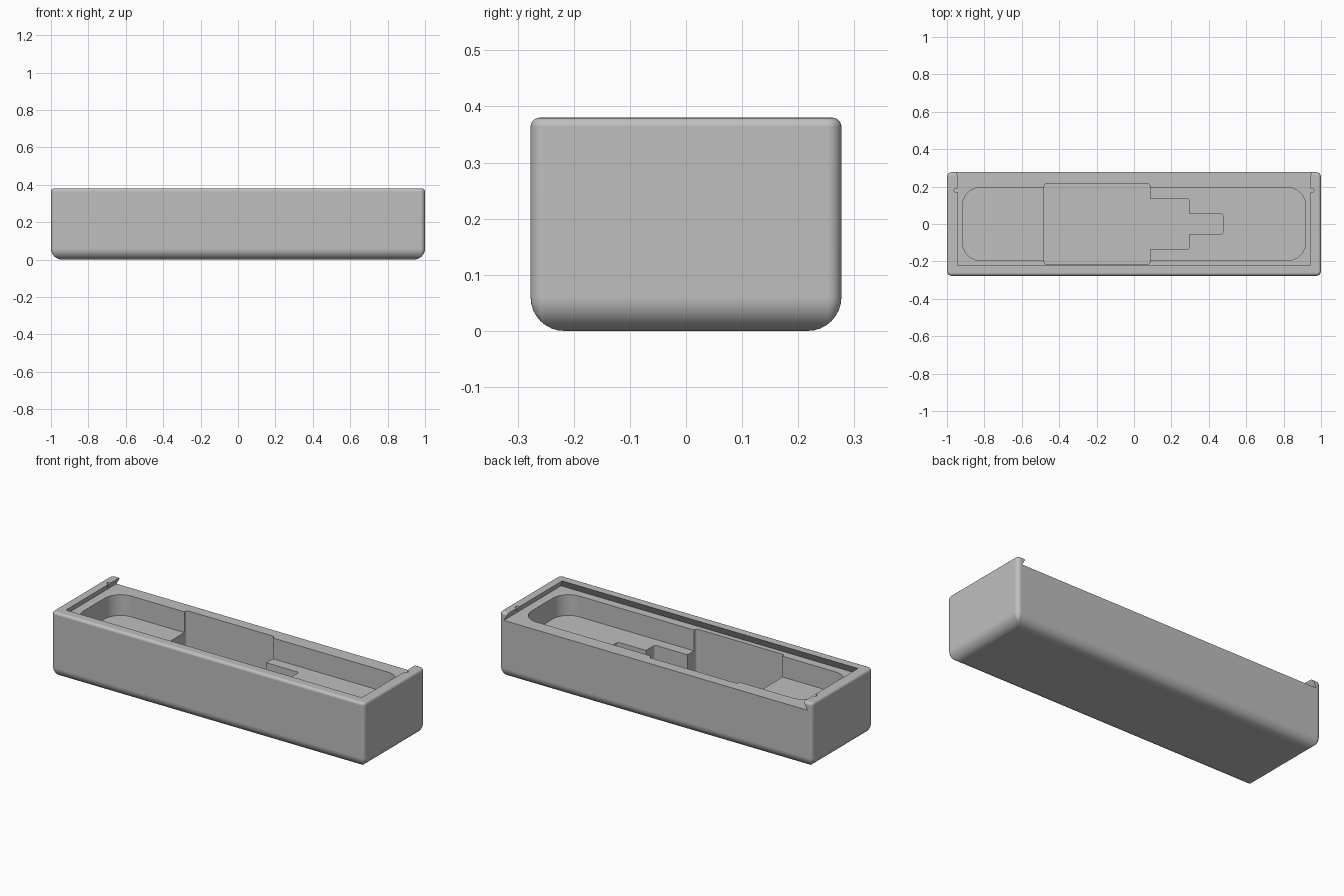
import bpy, bmesh, math

cube = bpy.data.objects.get("Cube")
if cube:
    bpy.data.objects.remove(cube, do_unlink=True)

grey = bpy.data.materials.new("matte_grey")
grey.use_nodes = True
COLOUR = (0.52, 0.52, 0.52, 1)
grey.diffuse_color = COLOUR
grey.node_tree.nodes["Principled BSDF"].inputs["Base Color"].default_value = COLOUR


def rounded_rect(x0, x1, y0, y1, r, steps=8):
    """Counter-clockwise outline with rounded corners."""
    corners = [(x1 - r, y1 - r), (x0 + r, y1 - r), (x0 + r, y0 + r), (x1 - r, y0 + r)]
    pts = []
    for q, (cx, cy) in enumerate(corners):
        for i in range(steps + 1):
            a = (q + i / steps) * math.pi / 2
            pts.append((cx + r * math.cos(a), cy + r * math.sin(a)))
    return pts


def loft(name, layers):
    """Closed solid through a stack of (outline, height) layers."""
    bm = bmesh.new()
    rings = [[bm.verts.new((x, y, z)) for x, y in outline] for outline, z in layers]
    n = len(rings[0])
    for low, high in zip(rings, rings[1:]):
        for i in range(n):
            j = (i + 1) % n
            bm.faces.new((low[i], low[j], high[j], high[i]))
    bm.faces.new(rings[0][::-1])
    bm.faces.new(rings[-1])
    mesh = bpy.data.meshes.new(name)
    bm.to_mesh(mesh)
    bm.free()
    mesh.materials.append(grey)
    obj = bpy.data.objects.new(name, mesh)
    bpy.context.collection.objects.link(obj)
    return obj


def cut(target, cutter):
    mod = target.modifiers.new(cutter.name, 'BOOLEAN')
    mod.operation = 'DIFFERENCE'
    mod.solver = 'EXACT'
    mod.object = cutter
    cutter.hide_render = True
    bpy.context.view_layer.objects.active = target
    bpy.ops.object.modifier_apply(modifier=mod.name)
    bpy.data.objects.remove(cutter, do_unlink=True)


# Overall sizes
HX, HY, H = 1.0, 0.277, 0.38
R_SIDE, R_BOTTOM, R_TOP = 0.025, 0.06, 0.016
LEDGE, TRAY, FLOOR, ABOVE = 0.335, 0.215, 0.05, 0.5


def body_outline(inset):
    return rounded_rect(inset - HX, HX - inset, inset - HY, HY - inset,
                        max(R_SIDE - inset, 0.003))


# Outer body with a large fillet below and a small one on top
layers = []
for i in range(9):
    a = i / 8 * math.pi / 2
    layers.append((body_outline(R_BOTTOM * (1 - math.sin(a))), R_BOTTOM * (1 - math.cos(a))))
for i in range(6):
    a = i / 5 * math.pi / 2
    layers.append((body_outline(R_TOP * (1 - math.cos(a))), H - R_TOP * (1 - math.sin(a))))
body = loft("box_body", layers)


# Dovetail channel for a sliding lid, open at the back
def channel(half, front):
    return [(-half, front), (half, front), (half, ABOVE), (-half, ABOVE)]


cut(body, loft("lid_channel", [(channel(0.97, -0.245), LEDGE),
                               (channel(0.945, -0.22), H),
                               (channel(0.945, -0.22), ABOVE)]))

# Small round catches in the side rails
for side in (-1, 1):
    x, y, r = side * 0.951, 0.18, 0.011
    outline = rounded_rect(x - r, x + r, y - r, y + r, r * 0.98, 4)
    cut(body, loft("lid_catch", [(outline, LEDGE), (outline, ABOVE)]))

# Shallow tray, then the deep stepped recess: left, right, half width, corner, depth
recesses = [
    ("tray", -0.918, 0.918, 0.196, 0.1, TRAY),
    ("deep_recess", -0.48, 0.085, 0.216, 0.014, FLOOR),
    ("middle_step", 0.0, 0.295, 0.136, 0.014, FLOOR),
    ("end_step", 0.2, 0.475, 0.056, 0.014, FLOOR),
]
for name, x0, x1, half, r, base in recesses:
    outline = rounded_rect(x0, x1, -half, half, r)
    cut(body, loft(name, [(outline, base), (outline, ABOVE)]))

# Smooth fillets with crisp edges and flat walls
bpy.ops.object.select_all(action='DESELECT')
body.select_set(True)
bpy.context.view_layer.objects.active = body
bpy.ops.object.shade_smooth_by_angle(angle=math.radians(30))
weighted = body.modifiers.new("flat_walls", 'WEIGHTED_NORMAL')
weighted.keep_sharp = True
